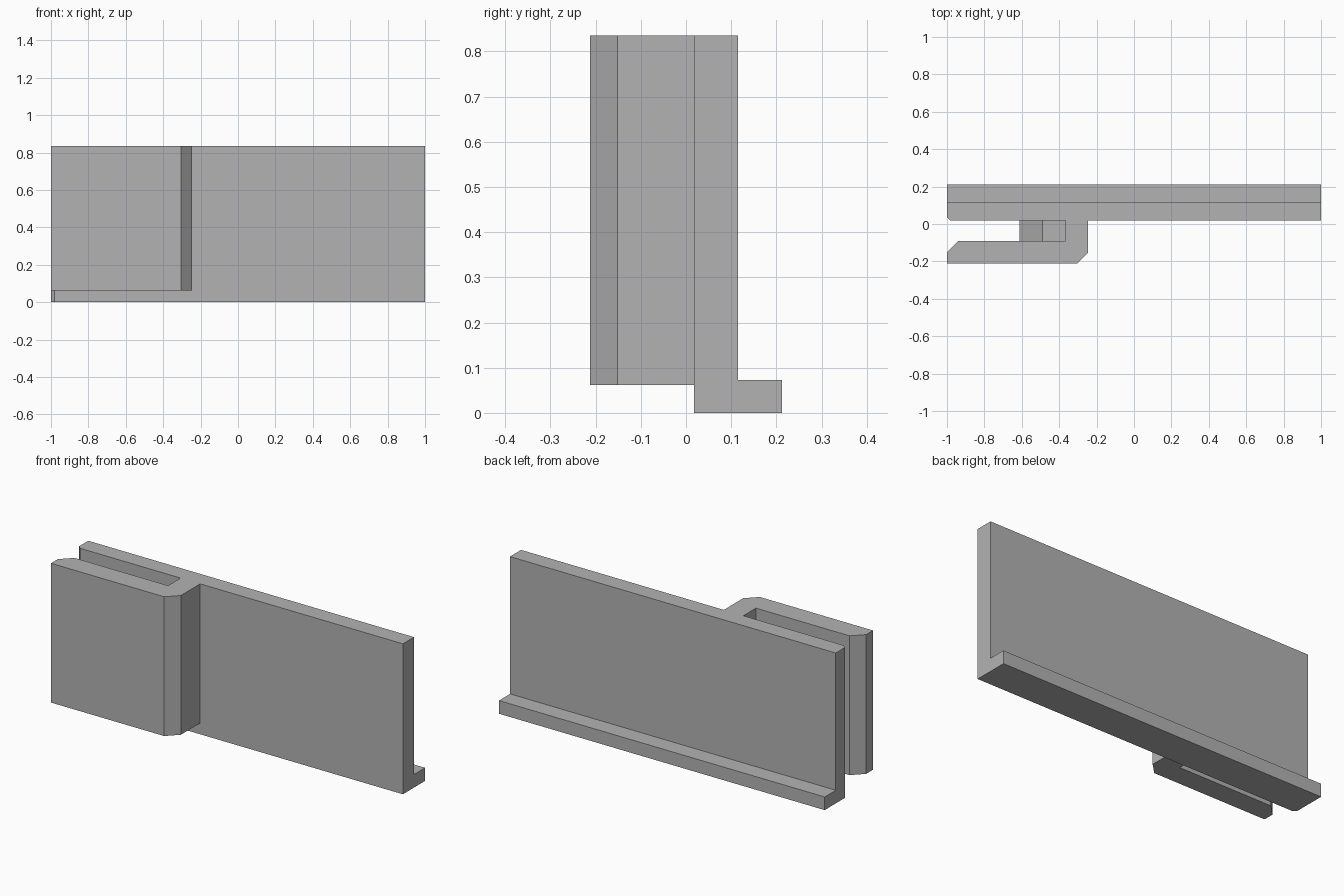
import bpy
import bmesh
from mathutils import Vector

cube = bpy.data.objects.get("Cube")
if cube:
    bpy.data.objects.remove(cube, do_unlink=True)

grey = bpy.data.materials.new("plain grey")
grey.use_nodes = True
colour = (0.45, 0.45, 0.45, 1)
grey.diffuse_color = colour
grey.node_tree.nodes["Principled BSDF"].inputs["Base Color"].default_value = colour


def extrude(name, outline, direction):
    """Make a flat-faced prism from a 3D outline."""
    bm = bmesh.new()
    base = bm.faces.new([bm.verts.new(p) for p in outline])
    result = bmesh.ops.extrude_face_region(bm, geom=[base], use_keep_orig=True)
    moved = [v for v in result["geom"] if isinstance(v, bmesh.types.BMVert)]
    bmesh.ops.translate(bm, verts=moved, vec=Vector(direction))
    bmesh.ops.recalc_face_normals(bm, faces=bm.faces)
    mesh = bpy.data.meshes.new(name)
    bm.to_mesh(mesh)
    bm.free()
    mesh.materials.append(grey)
    obj = bpy.data.objects.new(name, mesh)
    bpy.context.collection.objects.link(obj)
    return obj


TOP, HOOK_BOTTOM = 0.835, 0.062
FRONT, BACK, LIP_BACK = 0.018, 0.115, 0.212
INNER, OUTER, CUT = -0.092, -0.212, 0.06
WEB_IN, WEB_OUT = -0.365, -0.245

# Tall plate with one small bevelled corner
plate = [(-1, BACK), (-1, FRONT + 0.018), (-0.982, FRONT), (1, FRONT), (1, BACK)]
extrude("back_plate", [(x, y, 0) for x, y in plate], (0, 0, TOP))

# Foot lip along the back
lip = [(-1, BACK), (1, BACK), (1, LIP_BACK), (-1, LIP_BACK)]
extrude("foot_lip", [(x, y, 0) for x, y in lip], (0, 0, 0.073))

# Hooked clip with chamfered corner and lead-in
hook = [(WEB_OUT, FRONT), (WEB_OUT, OUTER + CUT), (WEB_OUT - CUT, OUTER),
        (-1, OUTER), (-1, OUTER + CUT), (-1 + CUT, INNER),
        (WEB_IN, INNER), (WEB_IN, FRONT)]
extrude("front_hook", [(x, y, HOOK_BOTTOM) for x, y in hook],
        (0, 0, TOP - HOOK_BOTTOM))

# Pointed stop inside the slot
mid, half = (TOP + HOOK_BOTTOM) / 2, 0.123
stop = [(WEB_IN, mid - half), (WEB_IN, mid + half), (WEB_IN - half, mid + half),
        (WEB_IN - 2 * half, mid), (WEB_IN - half, mid - half)]
extrude("slot_stop", [(x, INNER, z) for x, z in stop], (0, FRONT - INNER, 0))
